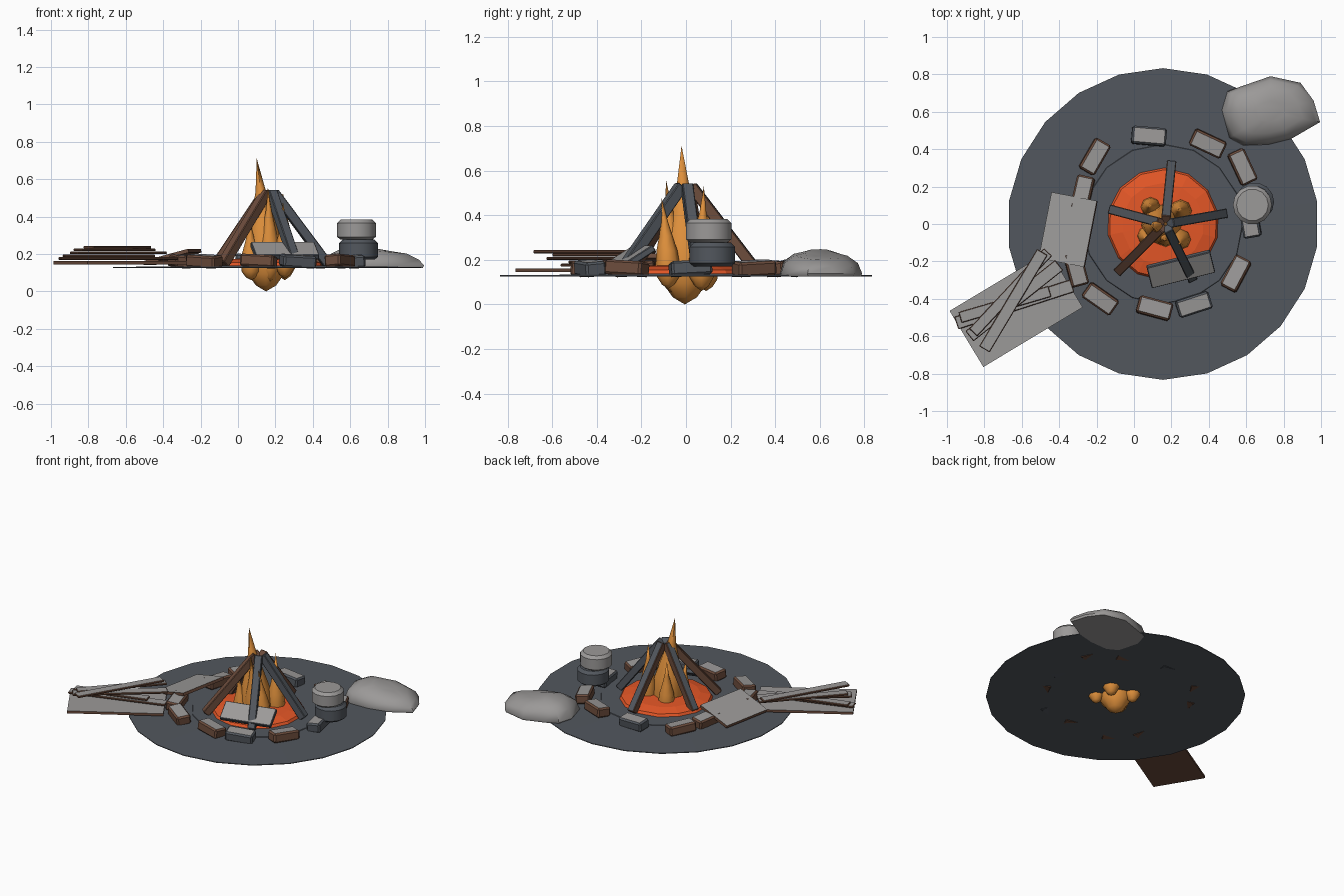
import bpy, bmesh, math
from mathutils import Vector, Euler

if "Cube" in bpy.data.objects:
    bpy.data.objects.remove(bpy.data.objects["Cube"])


def mat(name, c):
    m = bpy.data.materials.new(name)
    m.diffuse_color = (*c, 1)
    m.use_nodes = True
    m.node_tree.nodes["Principled BSDF"].inputs["Base Color"].default_value = m.diffuse_color
    return m


SLATE = mat("slate", (0.085, 0.096, 0.112))
GREY = mat("pale grey", (0.33, 0.32, 0.315))
BROWN = mat("brown", (0.15, 0.072, 0.045))
EMBER = mat("ember orange", (0.78, 0.095, 0.02))
FLAME = mat("flame amber", (0.74, 0.28, 0.045))


def finish(name, bm, mats, smooth=None):
    bmesh.ops.recalc_face_normals(bm, faces=bm.faces)
    me = bpy.data.meshes.new(name)
    bm.to_mesh(me)
    bm.free()
    for m in mats:
        me.materials.append(m)
    ob = bpy.data.objects.new(name, me)
    bpy.context.collection.objects.link(ob)
    if smooth:
        bpy.context.view_layer.objects.active = ob
        ob.select_set(True)
        bpy.ops.object.shade_smooth_by_angle(angle=math.radians(smooth))
        ob.select_set(False)
    return ob


def loft(name, rings, n, m, smooth=None, turn=0.0, caps=True):
    """rings: (x, y, z, radius)"""
    bm = bmesh.new()
    loops = []
    for x, y, z, r in rings:
        if r == 0:
            loops.append([bm.verts.new((x, y, z))])
        else:
            loops.append([bm.verts.new((x + r * math.cos(turn + math.tau * i / n),
                                        y + r * math.sin(turn + math.tau * i / n), z))
                          for i in range(n)])
    for a, b in zip(loops, loops[1:]):
        for i in range(n):
            j = (i + 1) % n
            if len(a) == 1:
                bm.faces.new((a[0], b[j], b[i]))
            elif len(b) == 1:
                bm.faces.new((a[i], a[j], b[0]))
            else:
                bm.faces.new((a[i], a[j], b[j], b[i]))
    for l in (loops[0], loops[-1]):
        if caps and len(l) > 2:
            bm.faces.new(l)
    return finish(name, bm, [m], smooth)


def block(name, loc, size, rot, side, top=GREY, bevel=0.0):
    """Box with a coloured top and sides; rot in degrees"""
    bm = bmesh.new()
    bmesh.ops.create_cube(bm, size=1)
    bmesh.ops.scale(bm, vec=size, verts=bm.verts)
    bm.normal_update()
    for f in bm.faces:
        f.material_index = 1 if f.normal.z > 0.5 else 0
    if bevel:
        bmesh.ops.bevel(bm, geom=bm.edges[:], offset=bevel, segments=1, affect='EDGES')
    ob = finish(name, bm, [side, top])
    ob.location = loc
    ob.rotation_euler = Euler([math.radians(a) for a in rot])
    return ob


def beam(name, a, b, w, side, top, h=None):
    """Box running from a to b"""
    a, b = Vector(a), Vector(b)
    d = b - a
    ob = block(name, (a + b) / 2, (d.length, w, h or w), (0, 0, 0), side, top, 0.004)
    yaw = math.atan2(d.y, d.x)
    pitch = -math.atan2(d.z, math.hypot(d.x, d.y))
    ob.rotation_euler = Euler((0, pitch, yaw))
    return ob


CX = 0.155

# Ash ground, with a slightly raised inner disc
T = math.pi / 2
loft("ash_ground", [(CX, 0, 0.126, 0.833), (CX, 0, 0.131, 0.833),
                    (CX, 0, 0.134, 0.43)], 22, SLATE, turn=T)
loft("fire_bed", [(CX, 0, 0.13, 0.43), (CX, 0, 0.138, 0.425)], 16, SLATE)

# Ember mound
loft("ember_mound", [(CX, 0, 0.13, 0.305), (CX, 0, 0.155, 0.29), (CX, 0, 0.172, 0.22),
                     (CX, 0, 0.182, 0.0)], 14, EMBER, turn=0.2)

# Flames: one tall, several small
PROFILE = [(0, 0), (0.045, 0.5), (0.13, 0.9), (0.25, 1), (0.42, 0.85),
           (0.58, 0.55), (0.75, 0.26), (1, 0)]


def flame(name, x, y, z0, z1, r, dx, dy):
    rings = [(x + dx * t * t, y + dy * t * t, z0 + (z1 - z0) * t, r * k) for t, k in PROFILE]
    loft(name, rings, 8, FLAME, 45)


flame("main_flame", 0.15, -0.005, 0.0, 0.712, 0.108, -0.05, -0.015)
for i, (x, y, z0, z1, r) in enumerate([
        (0.25, 0.07, 0.06, 0.53, 0.06), (0.09, 0.09, 0.06, 0.45, 0.055),
        (0.25, -0.08, 0.07, 0.48, 0.055), (0.07, -0.06, 0.06, 0.40, 0.055),
        (0.17, -0.06, 0.05, 0.56, 0.06)]):
    flame(f"small_flame_{i + 1}", x, y, z0, z1, r, -0.01, -0.03 if y < 0 else 0.01)

# Tepee of logs
for i, (x, y, s, t) in enumerate([
        (0.20, 0.32, BROWN, SLATE), (0.48, 0.055, SLATE, SLATE), (0.31, -0.29, SLATE, SLATE),
        (-0.08, -0.25, BROWN, BROWN), (-0.115, 0.075, BROWN, SLATE)]):
    c = Vector((0.168, 0.0, 0.53))
    out = (Vector((x, y, 0.53)) - c).normalized() * 0.025
    beam(f"tepee_log_{i + 1}", (x, y, 0.145), c + out, 0.05, s, t)

# Ring of bricks: x, y, yaw, side colour
BRICKS = [(0.08, 0.47, -5, SLATE), (0.395, 0.43, -25, BROWN), (0.58, 0.305, -65, BROWN),
          (0.62, 0.02, -80, SLATE), (0.545, -0.265, 62, BROWN), (0.32, -0.43, 18, SLATE),
          (0.11, -0.45, -15, BROWN), (-0.18, -0.40, -35, BROWN), (-0.31, -0.24, -75, BROWN),
          (-0.21, 0.36, 60, BROWN), (-0.275, 0.165, 77, BROWN)]
for i, (x, y, a, s) in enumerate(BRICKS):
    tilt = (5 if i % 2 else -5)
    block(f"ring_brick_{i + 1}", (x, y, 0.162), (0.185, 0.095, 0.066), (tilt, 3, a), s,
          bevel=0.01)

# Loose board leaning inside the ring
block("leaning_board", (0.25, -0.24, 0.218), (0.35, 0.135, 0.03), (32, 0, 14), SLATE, bevel=0.004)

# Flat slab resting on the ring
block("resting_slab", (-0.352, -0.03, 0.185), (0.255, 0.36, 0.02), (0, -15, -11), BROWN)

# Firewood pile: wide base board with loose planks on it
block("pile_base_board", (-0.63, -0.455, 0.153), (0.62, 0.35, 0.017), (0, 0, 31), BROWN)
for i, (a, b, z, w) in enumerate([
        ((-0.95, -0.53), (-0.33, -0.33), 0.176, 0.07), ((-0.93, -0.50), (-0.45, -0.36), 0.190, 0.06),
        ((-0.88, -0.60), (-0.40, -0.22), 0.206, 0.07), ((-0.86, -0.58), (-0.46, -0.15), 0.222, 0.06),
        ((-0.80, -0.67), (-0.49, -0.15), 0.236, 0.065)]):
    beam(f"firewood_plank_{i + 1}", (*a, z), (*b, z), w, BROWN, GREY, 0.014)

# Two stacked round stones
for name, x, y, z, m in (("lower_round_stone", 0.645, 0.118, 0.17, SLATE),
                         ("upper_round_stone", 0.633, 0.102, 0.277, GREY)):
    loft(name, [(x, y, z, 0.085), (x, y, z + 0.015, 0.104), (x, y, z + 0.088, 0.104),
                (x, y, z + 0.107, 0.085)], 14, m, 40)

# Boulder: uneven outline stacked into a dome
OUT = [(0.995, 0.545), (0.96, 0.66), (0.89, 0.755), (0.73, 0.79), (0.60, 0.745), (0.50, 0.71),
       (0.47, 0.61), (0.51, 0.46), (0.585, 0.42), (0.72, 0.425), (0.84, 0.455)]
bm = bmesh.new()
loops = [[bm.verts.new((0.73 + (x - 0.73) * k, 0.60 + (y - 0.60) * k, z + (0.73 - x) * 0.06 * (z > 0.14)))
          for x, y in OUT] for z, k in ((0.125, 0.97), (0.138, 1), (0.185, 0.9), (0.218, 0.65), (0.232, 0.3))]
n = len(OUT)
for a, b in zip(loops, loops[1:]):
    for i in range(n):
        bm.faces.new((a[i], a[(i + 1) % n], b[(i + 1) % n], b[i]))
bm.faces.new(loops[0])
bm.faces.new(loops[-1])
finish("boulder", bm, [GREY], 50)
